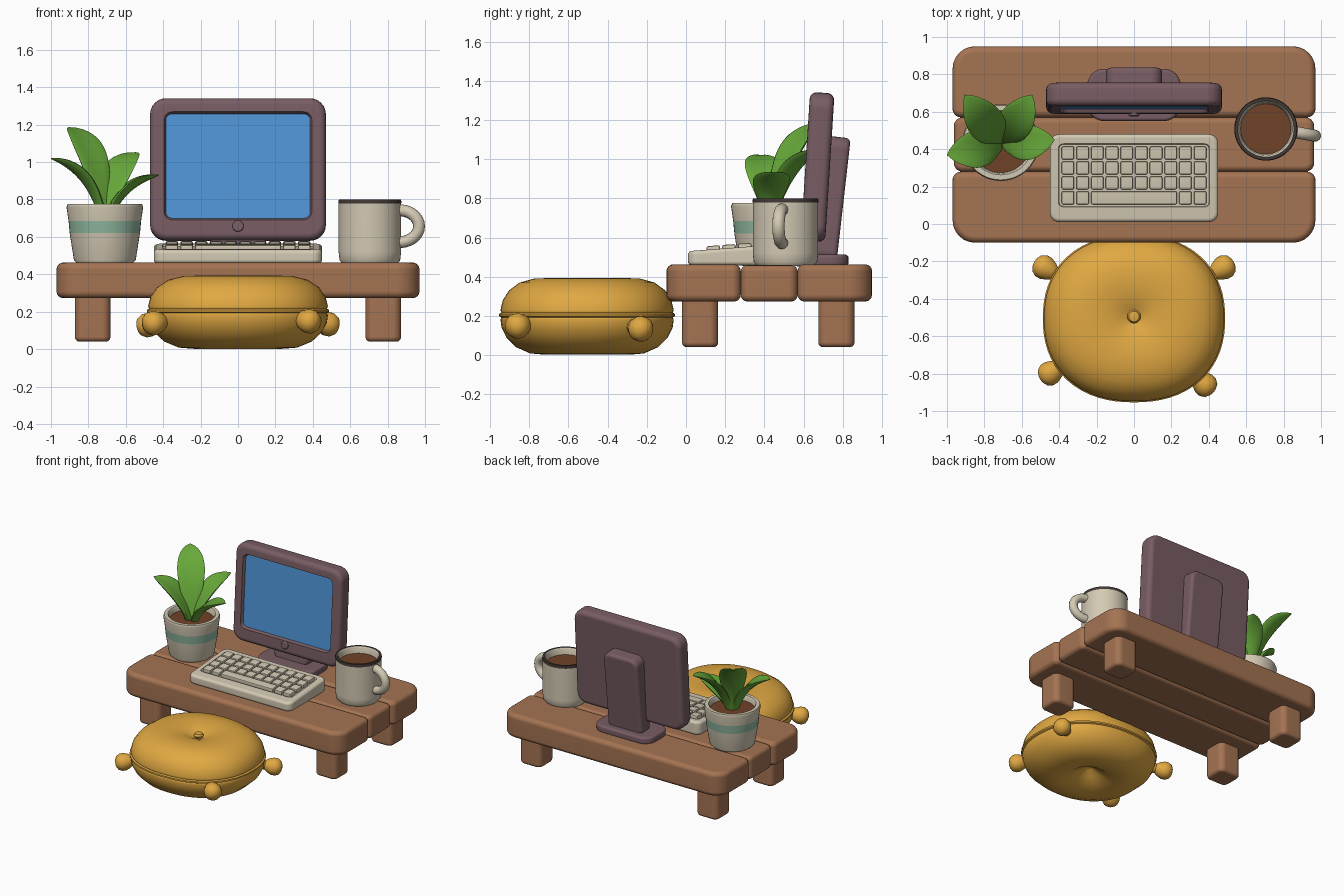
import bpy, bmesh, math
from mathutils import Matrix, Vector

if "Cube" in bpy.data.objects:
    bpy.data.objects.remove(bpy.data.objects["Cube"])


def material(name, r, g, b):
    lin = [((c / 255 + 0.055) / 1.055) ** 2.4 for c in (r, g, b)]
    m = bpy.data.materials.new(name)
    m.diffuse_color = (*lin, 1)
    m.use_nodes = True
    m.node_tree.nodes["Principled BSDF"].inputs["Base Color"].default_value = m.diffuse_color
    return m


WOOD = material("wood brown", 164, 115, 82)
GOLD = material("cushion gold", 224, 168, 66)
PLUM = material("monitor plum", 120, 93, 99)
BLUE = material("screen blue", 80, 150, 216)
CREAM = material("cream", 212, 202, 180)
MINT = material("stripe mint", 146, 186, 162)
LEAF = material("leaf green", 104, 170, 58)
SOIL = material("soil brown", 112, 66, 40)
DARK = material("rim dark", 66, 56, 52)


def make(name, bm, mats, matrix=Matrix()):
    bmesh.ops.recalc_face_normals(bm, faces=bm.faces)
    me = bpy.data.meshes.new(name)
    bm.to_mesh(me)
    bm.free()
    for m in mats:
        me.materials.append(m)
    me.shade_smooth()
    me.set_sharp_from_angle(angle=math.radians(42))
    ob = bpy.data.objects.new(name, me)
    bpy.context.collection.objects.link(ob)
    ob.matrix_world = matrix
    mod = ob.modifiers.new("normals", 'WEIGHTED_NORMAL')
    mod.keep_sharp = True
    return ob


def slab_bm(w, h, d, corners, bevel):
    """Rounded rectangle in xy (corners: +x+y, -x+y, -x-y, +x-y), depth d in z."""
    bm = bmesh.new()
    ring = []
    for i, (sx, sy) in enumerate(((1, 1), (-1, 1), (-1, -1), (1, -1))):
        r = corners[i]
        for k in range(7):
            a = math.pi / 2 * (i + k / 6)
            ring.append(bm.verts.new((sx * (w / 2 - r) + r * math.cos(a),
                                      sy * (h / 2 - r) + r * math.sin(a), -d / 2)))
    f = bm.faces.new(ring)
    new = bmesh.ops.extrude_face_region(bm, geom=[f])["geom"]
    bmesh.ops.translate(bm, vec=(0, 0, d), verts=[v for v in new if isinstance(v, bmesh.types.BMVert)])
    bmesh.ops.recalc_face_normals(bm, faces=bm.faces)
    edges = [e for e in bm.edges if e.calc_face_angle(0) > 1]
    bmesh.ops.bevel(bm, geom=edges, offset=bevel, segments=4, profile=0.5,
                    affect='EDGES', clamp_overlap=True)
    return bm


def top_face(bm):
    return max((f for f in bm.faces if f.normal.z > 0.9), key=lambda f: f.calc_area())


def slab(name, size, loc, corner, bevel, mat, tilt=0):
    c = corner if isinstance(corner, tuple) else (corner,) * 4
    return make(name, slab_bm(*size, c, bevel), [mat],
                Matrix.Translation(loc) @ Matrix.Rotation(tilt, 4, 'X'))


def lathe(name, profile, mats, matrix, rule=None, n=48, power=2, sy=1):
    """Spin (r, z) points; rule maps segment number to material slot."""
    bm = bmesh.new()
    rings = []
    for r, z in profile:
        ring = []
        for k in range(n):
            a = 2 * math.pi * k / n
            c, s = math.cos(a), math.sin(a)
            q = r / (abs(c) ** power + abs(s) ** power) ** (1 / power)
            ring.append(bm.verts.new((q * c, q * s * sy, z)))
        rings.append(ring)
    for i in range(len(rings) - 1):
        for k in range(n):
            j = (k + 1) % n
            f = bm.faces.new((rings[i][k], rings[i][j], rings[i + 1][j], rings[i + 1][k]))
            f.material_index = (rule or {}).get(i, 0)
    bmesh.ops.remove_doubles(bm, verts=bm.verts, dist=1e-5)
    return make(name, bm, mats, matrix)


T = Matrix.Translation

# Table: three planks and four legs
slab("front_plank", (1.94, 0.38, 0.19), (0, 0.09, 0.368), (0.045, 0.045, 0.12, 0.12), 0.035, WOOD)
slab("middle_plank", (1.925, 0.29, 0.185), (0, 0.425, 0.366), 0.045, 0.032, WOOD)
slab("back_plank", (1.94, 0.38, 0.19), (0, 0.76, 0.368), (0.12, 0.12, 0.045, 0.045), 0.035, WOOD)
for side, x in (("left", -0.777), ("right", 0.777)):
    for end, y in (("front", 0.072), ("back", 0.768)):
        slab(f"{end}_{side}_leg", (0.19, 0.185, 0.28), (x, y, 0.18), 0.045, 0.025, WOOD)

# Cushion with seam, dimples, button and corner knobs
cushion = [(0, 0.1), (0.03, 0.095), (0.08, 0.06), (0.15, 0.02), (0.24, 0.002), (0.32, 0.008),
           (0.4, 0.04), (0.455, 0.09), (0.482, 0.14), (0.488, 0.18), (0.483, 0.192),
           (0.495, 0.198), (0.495, 0.21), (0.483, 0.216), (0.488, 0.23), (0.475, 0.28),
           (0.44, 0.33), (0.38, 0.37), (0.3, 0.39), (0.22, 0.393), (0.14, 0.382),
           (0.08, 0.365), (0.03, 0.342), (0, 0.34)]
cushion = [(r * 0.985, z) for r, z in cushion]
lathe("cushion", cushion, [GOLD], T((0, -0.505, 0)), n=64, power=2.25, sy=0.92)
lathe("cushion_button", [(0, -0.02), (0.028, -0.015), (0.036, 0), (0.028, 0.016), (0, 0.022)],
      [GOLD], T((0, -0.495, 0.356)), n=20)
knob = [(0, -0.1), (0.045, -0.09), (0.035, -0.06), (0.05, -0.04), (0.064, -0.005),
        (0.064, 0.025), (0.05, 0.05), (0.025, 0.063), (0, 0.066)]
for i, (x, y, z) in enumerate(((0.475, -0.235, 0.135), (-0.475, -0.235, 0.13),
                               (-0.445, -0.795, 0.14), (0.375, -0.855, 0.15))):
    out = Vector((x, y + 0.505, -0.1)).to_track_quat('Z', 'Y').to_matrix().to_4x4()
    lathe(f"cushion_knob_{i + 1}", knob, [GOLD], T((x, y, z)) @ out, n=20)

# Monitor with recessed screen, button and stand
TILT = math.radians(86.4)
bm = slab_bm(0.94, 0.76, 0.125, (0.085,) * 4, 0.035)
bm.normal_update()
f = top_face(bm)
bmesh.ops.inset_individual(bm, faces=[f], thickness=0.001)
for v in f.verts:
    v.co.x *= 0.395 / 0.434
    v.co.y = v.co.y * 0.29 / 0.344 + 0.016
bmesh.ops.inset_individual(bm, faces=[f], thickness=0.01, depth=-0.022)
f.material_index = 1
make("monitor", bm, [PLUM, BLUE], T((0, 0.672, 0.96)) @ Matrix.Rotation(TILT, 4, 'X'))
slab("monitor_button", (0.06, 0.06, 0.03), (0, 0.591, 0.658), 0.029, 0.008, PLUM, TILT)
slab("stand_column", (0.3, 0.64, 0.12), (0, 0.745, 0.795), 0.06, 0.025, PLUM, math.radians(83.5))
slab("stand_base", (0.5, 0.28, 0.06), (0, 0.69, 0.483), 0.09, 0.018, PLUM)

# Keyboard: sloped body with a tray of keys
SLOPE = 0.075
bm = slab_bm(0.9, 0.47, 0.09, (0.05,) * 4, 0.02)
bm.normal_update()
f = top_face(bm)
bmesh.ops.inset_individual(bm, faces=[f], thickness=0.001)
for v in f.verts:
    v.co.x *= 0.405 / 0.43
    v.co.y = v.co.y * 0.17 / 0.215 + 0.015
bmesh.ops.inset_individual(bm, faces=[f], thickness=0.004, depth=-0.012)
for v in bm.verts:
    if v.co.z > 0:
        v.co.z += v.co.y * SLOPE
make("keyboard_body", bm, [CREAM], T((0, 0.245, 0.503)))

bm = bmesh.new()
PITCH, ROW = 0.0785, 0.08


def add_key(x, y, w):
    z = 0.548 + (y - 0.245) * SLOPE
    m = T((x, y, z)) @ Matrix.Rotation(SLOPE, 4, 'X') @ Matrix.Diagonal((w, ROW - 0.011, 0.036, 1))
    bmesh.ops.create_cube(bm, size=1, matrix=m)


for row in range(4):
    for col in range(10):
        if row > 0 or col < 2 or col > 7:
            add_key((col - 4.5) * PITCH, 0.14 + row * ROW, PITCH - 0.011)
add_key(0, 0.14, PITCH * 6 - 0.011)
bmesh.ops.bevel(bm, geom=bm.edges[:], offset=0.009, segments=2, profile=0.5, affect='EDGES')
make("keyboard_keys", bm, [CREAM])

# Plant pot with stripe and soil
lathe("plant_pot", [(0, 0.455), (0.145, 0.455), (0.165, 0.475), (0.188, 0.62), (0.194, 0.685),
                    (0.205, 0.76), (0.199, 0.775), (0.172, 0.775), (0.164, 0.766),
                    (0.16, 0.735), (0, 0.74)],
      [CREAM, MINT, SOIL], T((-0.712, 0.435, 0)), {3: 1, 9: 2})


# Leaves: arched blades along a quadratic curve
def leaf(name, tip, half):
    base, tip = Vector((-0.705, 0.425, 0.73)), Vector(tip)
    flat = Vector((tip.x - base.x, tip.y - base.y, 0))
    side = Vector((-flat.y, flat.x, 0)).normalized()
    ctrl = base + flat * 0.35 + Vector((0, 0, (tip.z - base.z) * 0.85))
    base += flat * 0.08
    bm = bmesh.new()
    rings = []
    n = 16
    for i in range(n + 1):
        t = i / n
        p = base * (1 - t) ** 2 + ctrl * 2 * t * (1 - t) + tip * t * t
        tan = ((ctrl - base) * (1 - t) + (tip - ctrl) * t).normalized()
        up = tan.cross(side).normalized()
        if up.z < 0:
            up = -up
        w = half * math.sin(math.pi * min(t ** 1.3, 1)) ** 0.75 + 0.03 * (1 - t) + 0.002
        th = 0.02 * (1 - t ** 4) + 0.003
        ring = []
        for k in range(12):
            a = 2 * math.pi * k / 12
            c = math.cos(a)
            ring.append(bm.verts.new(p + side * w * c + up * (th * math.sin(a) + 0.22 * w * c * c)))
        rings.append(ring)
    for a, b in zip(rings, rings[1:]):
        for k in range(12):
            j = (k + 1) % 12
            bm.faces.new((a[k], a[j], b[j], b[k]))
    bm.faces.new(rings[0])
    bm.faces.new(rings[-1])
    make(name, bm, [LEAF])


leaf("back_left_leaf", (-0.905, 0.69, 1.185), 0.085)
leaf("back_right_leaf", (-0.545, 0.69, 1.05), 0.08)
leaf("left_leaf", (-1.0, 0.37, 1.02), 0.085)
leaf("right_leaf", (-0.425, 0.45, 0.93), 0.08)

# Mug with dark rim, coffee and handle
lathe("mug", [(0, 0.455), (0.145, 0.455), (0.162, 0.475), (0.167, 0.52), (0.167, 0.778),
              (0.169, 0.787), (0.166, 0.8), (0.15, 0.8), (0.141, 0.79), (0.135, 0.75), (0, 0.75)],
      [CREAM, DARK, SOIL], T((0.705, 0.508, 0)), {4: 1, 5: 1, 6: 1, 9: 2})
cu = bpy.data.curves.new("mug_handle", 'CURVE')
cu.dimensions = '3D'
cu.bevel_depth = 0.032
cu.bevel_resolution = 4
sp = cu.splines.new('POLY')
sp.points.add(16)
for k, pt in enumerate(sp.points):
    a = -math.pi * 0.55 + math.pi * 1.1 * k / 16
    u = math.cos(a)
    pt.co = (0.865 + 0.103 * u, 0.49 - 0.018 * u, 0.657 + 0.085 * math.sin(a), 1)
sp.use_smooth = True
cu.materials.append(CREAM)
handle = bpy.data.objects.new("mug_handle", cu)
bpy.context.collection.objects.link(handle)
